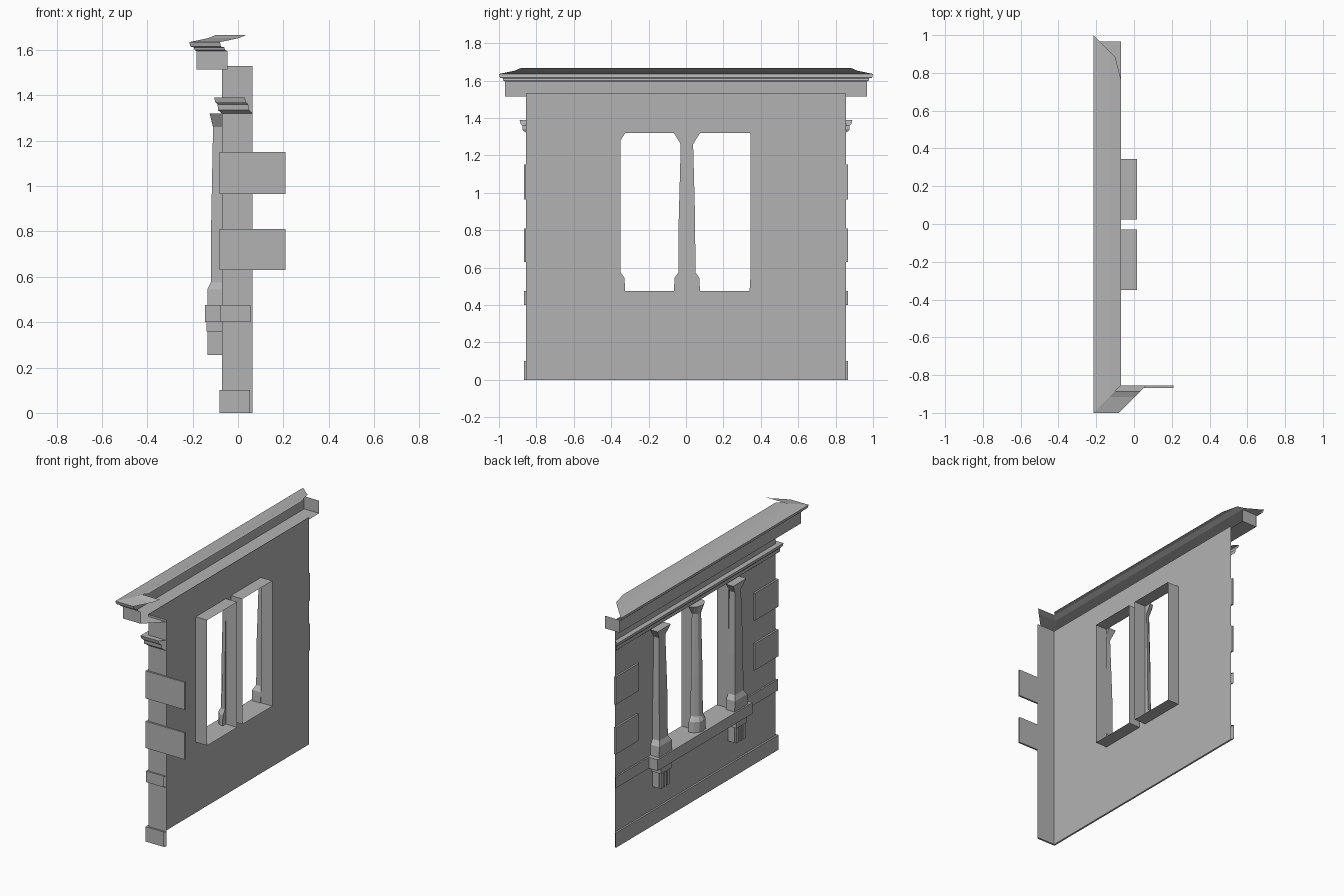
import bpy, bmesh
from math import pi, cos, sin

cube = bpy.data.objects.get("Cube")
if cube:
    bpy.data.objects.remove(cube)

stone = bpy.data.materials.new("grey_stone")
stone.use_nodes = True
GREY = (0.45, 0.45, 0.45, 1)
stone.diffuse_color = GREY
stone.node_tree.nodes["Principled BSDF"].inputs["Base Color"].default_value = GREY

FACE, SIDE, HALF = -0.07, 0.065, 0.855      # wall plane, return end, half width
SILL_Z, HEAD_Z, TOP_Z = 0.475, 1.32, 1.53
WINDOWS = [(-0.35, -0.03), (0.025, 0.345)]


def build(name, faces):
    """Make an object from a list of polygons given as point lists."""
    bm = bmesh.new()
    for pts in faces:
        bm.faces.new([bm.verts.new(p) for p in pts])
    bmesh.ops.remove_doubles(bm, verts=bm.verts, dist=0.0005)
    bmesh.ops.recalc_face_normals(bm, faces=bm.faces)
    mesh = bpy.data.meshes.new(name)
    bm.to_mesh(mesh)
    bm.free()
    mesh.materials.append(stone)
    obj = bpy.data.objects.new(name, mesh)
    bpy.context.collection.objects.link(obj)
    return obj


def box(name, x0, x1, y0, y1, z0, z1):
    rings = [[(x0, y0, z), (x1, y0, z), (x1, y1, z), (x0, y1, z)] for z in (z0, z1)]
    return loft(name, rings)


def loft(name, rings):
    """Skin a stack of equal rings and cap both ends."""
    faces = [rings[0], rings[-1]]
    for a, b in zip(rings, rings[1:]):
        n = len(a)
        faces += [[a[i], a[(i + 1) % n], b[(i + 1) % n], b[i]] for i in range(n)]
    return build(name, faces)


def moulding(name, profile, start=None, end=None, caps=False):
    """Sweep (depth, height) points along the face and round the corner.
    Ends are mitred unless a square start or end is given."""
    rows = []
    for d, z in profile:
        rows.append([(FACE - d, HALF + d if start is None else start, z),
                     (FACE - d, -HALF - d, z),
                     (SIDE - d if end is None else end, -HALF - d, z)])
    pairs = list(zip(rows, rows[1:]))
    if caps:
        pairs.append((rows[-1], rows[0]))
    faces = [[a[i], a[i + 1], b[i + 1], b[i]] for a, b in pairs for i in range(2)]
    if caps:
        faces += [[r[0] for r in rows], [r[2] for r in rows]]
    return build(name, faces)


def band(d, z0, z1):
    return [(0, z0), (d, z0), (d, z1), (0, z1)]


# Wall sheet with two window openings, and its narrow return
ys = [-HALF, *WINDOWS[0], *WINDOWS[1], HALF]
zs = [0, SILL_Z, HEAD_Z, TOP_Z]
wall = []
for y0, y1 in zip(ys, ys[1:]):
    for z0, z1 in zip(zs, zs[1:]):
        if not ((y0, y1) in WINDOWS and z0 == SILL_Z):
            wall.append([(FACE, y0, z0), (FACE, y1, z0), (FACE, y1, z1), (FACE, y0, z1)])
wall.append([(FACE, -HALF, 0), (SIDE, -HALF, 0), (SIDE, -HALF, TOP_Z), (FACE, -HALF, TOP_Z)])
build("wall", wall)

# Window reveals, open at both ends
for i, (y0, y1) in enumerate(WINDOWS):
    loop = [(y0, SILL_Z), (y1, SILL_Z), (y1, HEAD_Z), (y0, HEAD_Z)]
    build(f"window_reveal_{i + 1}",
          [[(FACE, *a), (0.015, *a), (0.015, *b), (FACE, *b)]
           for a, b in zip(loop, loop[1:] + loop[:1])])

# Horizontal courses
moulding("base_course", band(0.012, 0, 0.1))
moulding("sill_course", band(0.01, 0.4, SILL_Z))
moulding("upper_course", [(0, 1.32), (0.018, 1.335), (0.02, 1.36), (0.03, 1.37),
                          (0.035, 1.39), (0, 1.39)])

# Corner blocks wrapping the return, and their partners at the other end
for i, (z0, z1) in enumerate([(0.63, 0.81), (0.965, 1.15)]):
    moulding(f"corner_block_{i + 1}", band(0.012, z0, z1), -0.62, 0.21, True)
    box(f"end_block_{i + 1}", FACE - 0.012, FACE, 0.62, HALF + 0.01, z0, z1)

# Cornice: frieze, eave moulding and sloping roof
moulding("frieze", [(0, 1.515), (0.112, 1.515), (0.112, 1.595)])
moulding("eave", [(0.112, 1.595), (0.122, 1.6), (0.125, 1.612), (0.14, 1.615),
                  (0.145, 1.635)])
moulding("roof_slope", [(0.145, 1.635), (0.06, 1.653), (0.028, 1.667)])
ridge = FACE - 0.028
build("roof_ridge", [[(ridge, -HALF - 0.028, 1.667), (FACE, -HALF, 1.667),
                      (FACE, 0.77, 1.667), (ridge, HALF + 0.028, 1.667)]])
end_y = HALF + 0.11
build("frieze_end", [
    [(FACE - 0.112, end_y, 1.515), (FACE, end_y, 1.515),
     (FACE, end_y, 1.6), (FACE - 0.112, end_y, 1.6)],
    [(FACE - 0.112, end_y, 1.515), (FACE, end_y, 1.515), (FACE, HALF, 1.515)]])

# Window shelf
box("window_shelf", -0.145, FACE, -0.5, 0.51, 0.4, SILL_Z)

# Half columns: (height, half width, depth)
COLUMN = [(0.475, 0.07, 0.065), (0.545, 0.066, 0.065), (0.575, 0.045, 0.05),
          (0.85, 0.044, 0.048), (1.26, 0.033, 0.04), (1.32, 0.07, 0.055)]


def column(name, y, sides):
    rings = []
    for z, w, d in COLUMN:
        if sides == 2:
            ring = [(FACE, y - w, z), (FACE - d, y - w, z),
                    (FACE - d, y + w, z), (FACE, y + w, z)]
        else:
            ring = [(FACE - d * sin(pi * k / sides), y - w * cos(pi * k / sides), z)
                    for k in range(sides + 1)]
        rings.append(ring)
    loft(name, rings)


column("middle_column", 0.005, 6)
for label, y in (("right", -0.395), ("left", 0.41)):
    column(f"{label}_column", y, 2)
    # Bracket below the shelf with a raised head and three ribs
    box(f"{label}_bracket_head", -0.14, FACE, y - 0.055, y + 0.055, 0.36, 0.4)
    box(f"{label}_bracket", -0.12, FACE, y - 0.048, y + 0.048, 0.255, 0.36)
    for k in (-1, 0, 1):
        c = y + k * 0.034
        box(f"{label}_bracket_rib_{k + 2}", -0.134, -0.12, c - 0.012, c + 0.012, 0.255, 0.36)
